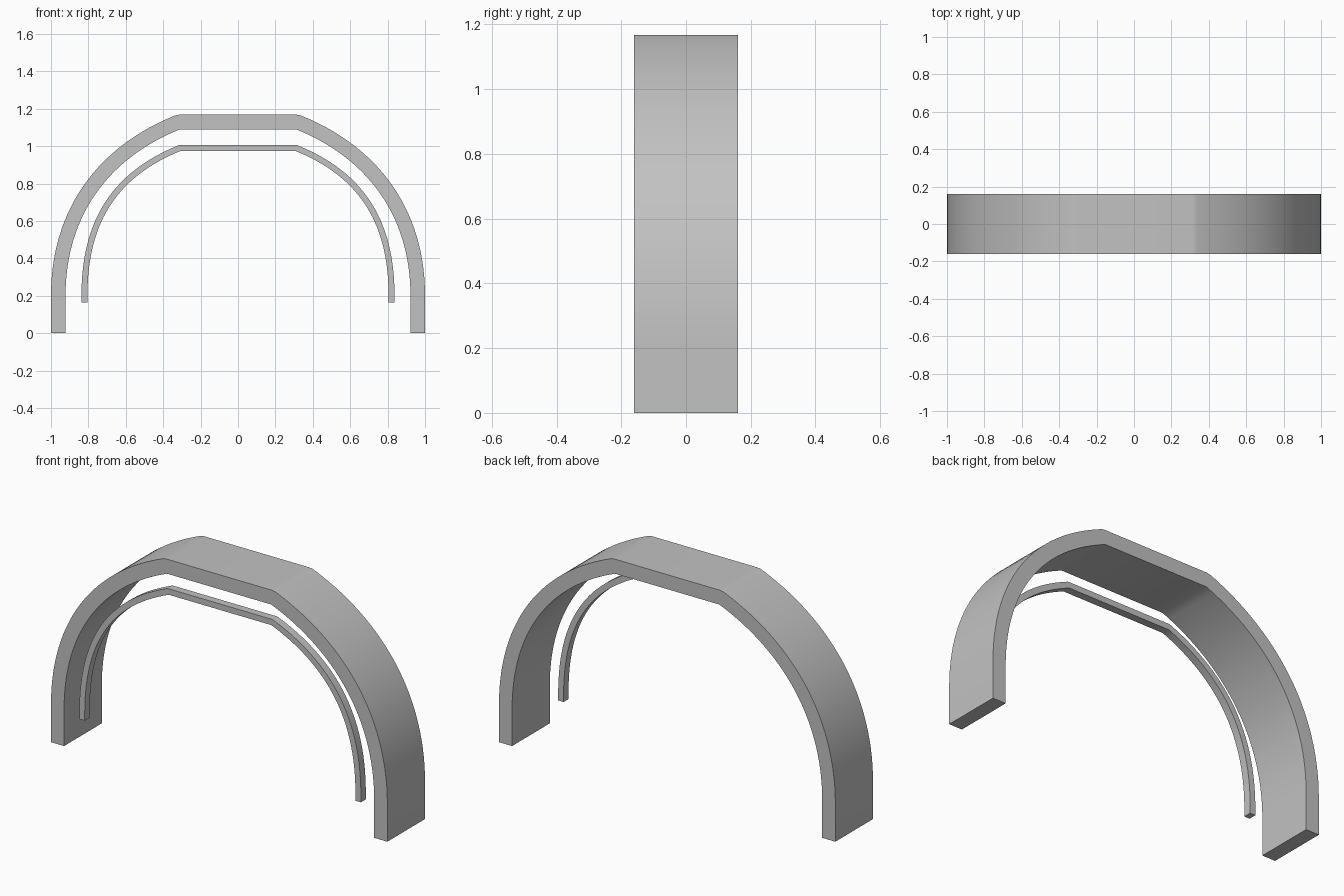
import bpy, bmesh, math
from mathutils import Vector

cube = bpy.data.objects.get("Cube")
if cube:
    bpy.data.objects.remove(cube, do_unlink=True)

grey = bpy.data.materials.new("plain_grey")
grey.use_nodes = True
colour = (0.54, 0.54, 0.54, 1)
grey.diffuse_color = colour
grey.node_tree.nodes["Principled BSDF"].inputs["Base Color"].default_value = colour

SLOPE = math.radians(22)   # slope where the curved side meets the flat top
STEPS = 28


def side_profile(foot, spring, corner, handle, thickness):
    """Inner and outer outline of the left half, from the foot to the flat top."""
    a = Vector((foot[0], spring))
    d = Vector(corner)
    b = a + Vector((0, handle))
    c = d + Vector((math.cos(SLOPE), -math.sin(SLOPE))) * handle
    inner, outer = [Vector(foot)], [Vector((foot[0] + thickness, foot[1]))]
    for i in range(STEPS + 1):
        t = i / STEPS
        s = 1 - t
        p = a * s**3 + b * 3 * s * s * t + c * 3 * s * t * t + d * t**3
        tangent = (b - a) * s * s + (c - b) * 2 * s * t + (d - c) * t * t
        normal = Vector((tangent.y, -tangent.x)).normalized()
        inner.append(p)
        outer.append(p + normal * thickness)
    # Round the outer corner down to the flat top
    for k in (0.67, 0.33, 0):
        angle = SLOPE * k
        outer.append(d + Vector((math.sin(angle), math.cos(angle))) * thickness)
    return inner, outer


def make_band(name, y_front, y_back, **shape):
    """Mirror the half outline into a full arch and extrude it along y."""
    inner, outer = side_profile(**shape)

    def mirrored(points):
        return [Vector((-p.x, p.y)) for p in points]

    loop = outer + mirrored(outer)[::-1] + mirrored(inner) + inner[::-1]
    bm = bmesh.new()
    face = bm.faces.new([bm.verts.new((p.x, y_front, p.y)) for p in loop])
    result = bmesh.ops.extrude_face_region(bm, geom=[face], use_keep_orig=True)
    moved = [v for v in result["geom"] if isinstance(v, bmesh.types.BMVert)]
    bmesh.ops.translate(bm, verts=moved, vec=(0, y_back - y_front, 0))
    bmesh.ops.recalc_face_normals(bm, faces=bm.faces)
    mesh = bpy.data.meshes.new(name)
    bm.to_mesh(mesh)
    bm.free()
    mesh.materials.append(grey)
    obj = bpy.data.objects.new(name, mesh)
    bpy.context.collection.objects.link(obj)
    bpy.ops.object.select_all(action="DESELECT")
    obj.select_set(True)
    bpy.context.view_layer.objects.active = obj
    bpy.ops.object.shade_smooth_by_angle(angle=math.radians(30))
    return obj


# Wide outer arch
make_band("outer_arch", -0.16, 0.16, foot=(0.922, 0), spring=0.2,
          corner=(0.31, 1.09), handle=0.42, thickness=0.078)

# Thin inner strip near the front
make_band("inner_strip", -0.152, -0.11, foot=(0.805, 0.165), spring=0.2,
          corner=(0.305, 0.975), handle=0.38, thickness=0.032)
